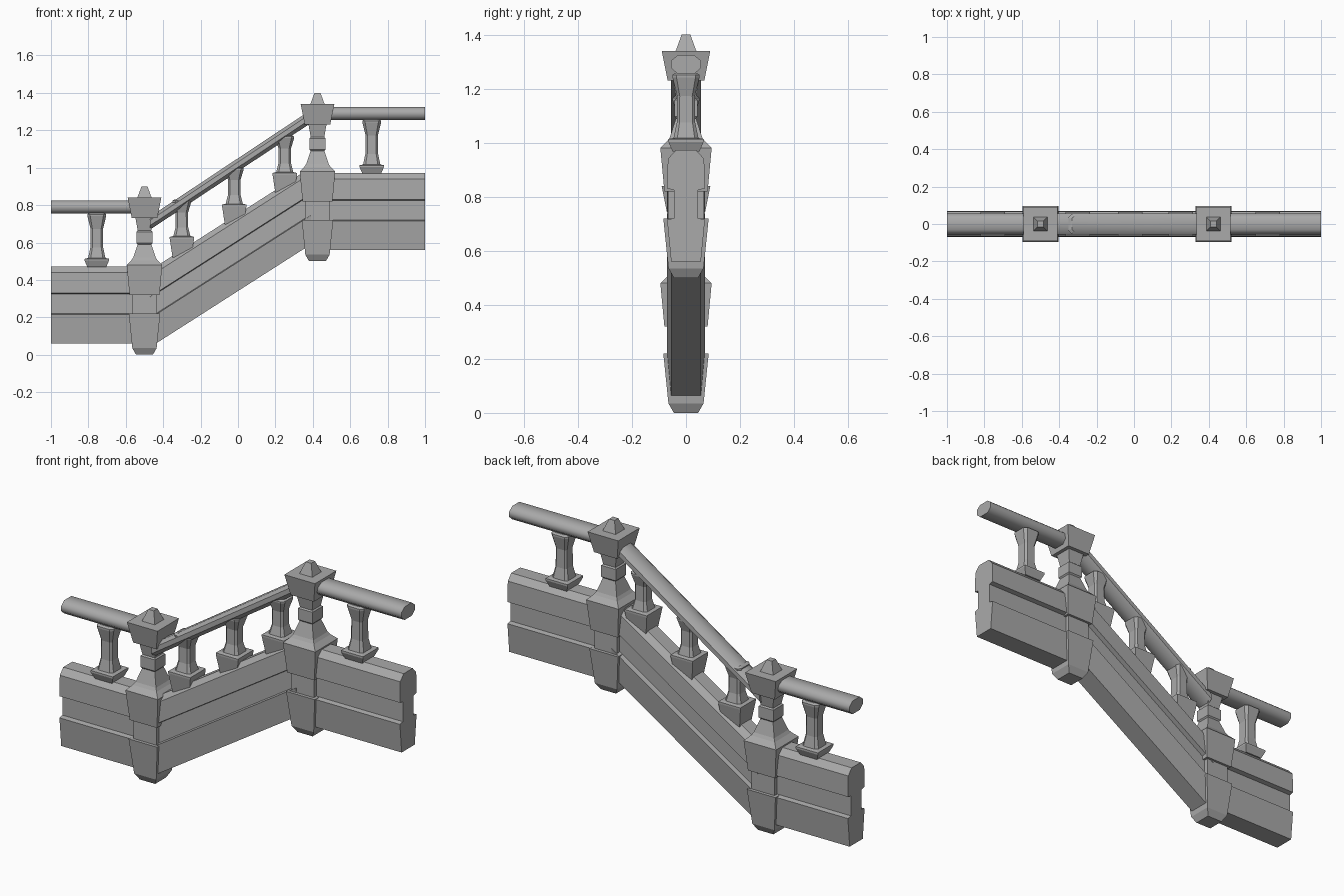
import bpy, bmesh

cube = bpy.data.objects.get("Cube")
if cube:
    bpy.data.objects.remove(cube, do_unlink=True)

stone = bpy.data.materials.new("grey stone")
stone.use_nodes = True
GREY = (0.4, 0.4, 0.4, 1)
stone.diffuse_color = GREY
stone.node_tree.nodes["Principled BSDF"].inputs["Base Color"].default_value = GREY


def loft(name, rings, smooth=False):
    """Skin a list of equal-length closed rings and cap both ends."""
    bm = bmesh.new()
    rows = [[bm.verts.new(p) for p in ring] for ring in rings]
    n = len(rows[0])
    for a, b in zip(rows, rows[1:]):
        for i in range(n):
            j = (i + 1) % n
            bm.faces.new((a[i], a[j], b[j], b[i]))
    bm.faces.new(rows[0][::-1])
    bm.faces.new(rows[-1])
    bmesh.ops.recalc_face_normals(bm, faces=bm.faces)
    mesh = bpy.data.meshes.new(name)
    bm.to_mesh(mesh)
    bm.free()
    mesh.materials.append(stone)
    obj = bpy.data.objects.new(name, mesh)
    bpy.context.collection.objects.link(obj)
    if smooth:
        bpy.ops.object.select_all(action="DESELECT")
        obj.select_set(True)
        bpy.context.view_layer.objects.active = obj
        bpy.ops.object.shade_smooth_by_angle(angle=0.9)
    return obj


def square(x, z, h, cut=0.0):
    """Square ring around the vertical axis, with optional cut corners."""
    if not cut:
        return [(x + sx * h, sy * h, z) for sx, sy in ((1, 1), (-1, 1), (-1, -1), (1, -1))]
    k = h * (1 - cut)
    pts = ((h, -k), (h, k), (k, h), (-k, h), (-h, k), (-h, -k), (-k, -h), (k, -h))
    return [(x + px, py, z) for px, py in pts]


def tower(name, x, z, profile, cut=0.0):
    return loft(name, [square(x, z + dz, h, cut) for h, dz in profile])


def beam(name, half_profile, start, end, smooth=False):
    """Mirror a (y, z) half profile and run it between two (x, z) points."""
    outline = half_profile + [(-y, z) for y, z in reversed(half_profile)]
    return loft(name, [[(x, y, z + dz) for y, z in outline] for x, dz in (start, end)], smooth)


# Post silhouette: half width, height
POST = [(0.045, 0), (0.065, 0.035), (0.084, 0.22), (0.067, 0.22), (0.067, 0.32),
        (0.08, 0.32), (0.095, 0.48), (0.07, 0.505), (0.06, 0.52), (0.037, 0.59),
        (0.043, 0.597), (0.043, 0.657), (0.036, 0.663), (0.048, 0.73), (0.068, 0.73),
        (0.09, 0.84), (0.038, 0.84), (0.016, 0.9)]
# Wall section: half depth, height
WALL = [(0.055, 0.06), (0.07, 0.215), (0.045, 0.22), (0.045, 0.325),
        (0.07, 0.33), (0.067, 0.44), (0.038, 0.472)]
# Handrail section around its own centre
RAIL = [(0.03, -0.036), (0.055, -0.014), (0.055, 0.014), (0.03, 0.034)]

# Posts
LOW_X, HIGH_X, RISE = -0.5, 0.425, 0.5
tower("lower_post", LOW_X, 0, POST)
tower("upper_post", HIGH_X, RISE, POST)

# Wall panels
beam("lower_wall", WALL, (-1, 0), (LOW_X, 0))
beam("sloped_wall", WALL, (-0.47, -0.02), (0.39, 0.53))
beam("upper_wall", WALL, (HIGH_X, RISE), (1, RISE))

# Handrails
beam("lower_handrail", RAIL, (-1, 0.79), (LOW_X, 0.79), True)
beam("sloped_handrail", RAIL, (-0.47, 0.705), (0.39, 1.275), True)
beam("upper_handrail", RAIL, (HIGH_X, 1.29), (1, 1.29), True)


def baluster(name, x, z, height, foot):
    """Small pillar whose plinth top is at z, with the plinth reaching down by foot."""
    tower(name + "_plinth", x, z, [(0.05, -foot), (0.065, -0.01), (0.065, 0), (0.048, 0.004)])
    shape = [(0.047, 0), (0.034, 0.25), (0.033, 0.65), (0.05, 0.93), (0.05, 0.97), (0.04, 1)]
    tower(name, x, z, [(h, t * height) for h, t in shape], 0.3)


# Balusters
baluster("lower_baluster", -0.755, 0.513, 0.245, 0.045)
baluster("upper_baluster", 0.715, 1.013, 0.245, 0.045)
for i, (x, z) in enumerate(((-0.3, 0.63), (-0.02, 0.803), (0.25, 0.972))):
    baluster(f"sloped_baluster_{i + 1}", x, z, 0.2, 0.11)
